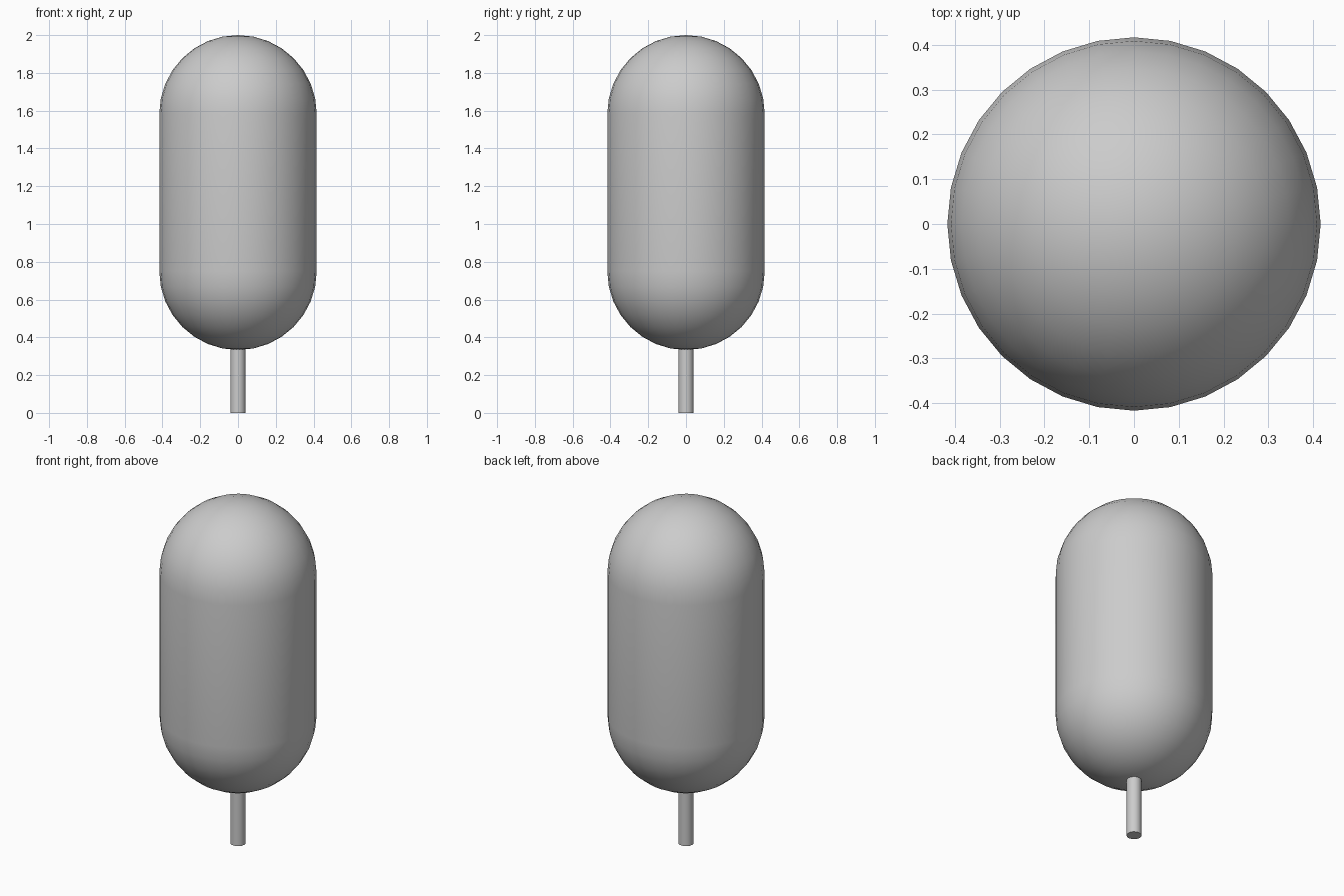
import bpy, bmesh
from math import radians

if "Cube" in bpy.data.objects:
    bpy.data.objects.remove(bpy.data.objects["Cube"])

R = 0.4167          # body radius
TOP, BOTTOM = 2.0, 0.333

# Capsule body: a sphere split at its equator and stretched apart
bm = bmesh.new()
bmesh.ops.create_uvsphere(bm, u_segments=32, v_segments=16, radius=R)
equator = [e for e in bm.edges if all(abs(v.co.z) < 1e-4 for v in e.verts)]
bmesh.ops.split_edges(bm, edges=equator)
for f in bm.faces:
    f.tag = f.calc_center_median().z > 0
for v in bm.verts:
    v.co.z += TOP - R if v.link_faces[0].tag else BOTTOM + R
rims = [e for e in bm.edges if e.is_boundary]
bmesh.ops.bridge_loops(bm, edges=rims)
bmesh.ops.recalc_face_normals(bm, faces=bm.faces)
mesh = bpy.data.meshes.new("capsule_body")
bm.to_mesh(mesh)
bm.free()
body = bpy.data.objects.new("capsule_body", mesh)
bpy.context.collection.objects.link(body)
mesh.polygons.foreach_set("use_smooth", [True] * len(mesh.polygons))

# Thin stick below the body
STICK_TOP = 0.36
bpy.ops.mesh.primitive_cylinder_add(vertices=16, radius=0.04, depth=STICK_TOP,
                                    location=(0, 0, STICK_TOP / 2))
stick = bpy.context.object
stick.name = "stick"
bpy.ops.object.shade_smooth_by_angle(angle=radians(40))
